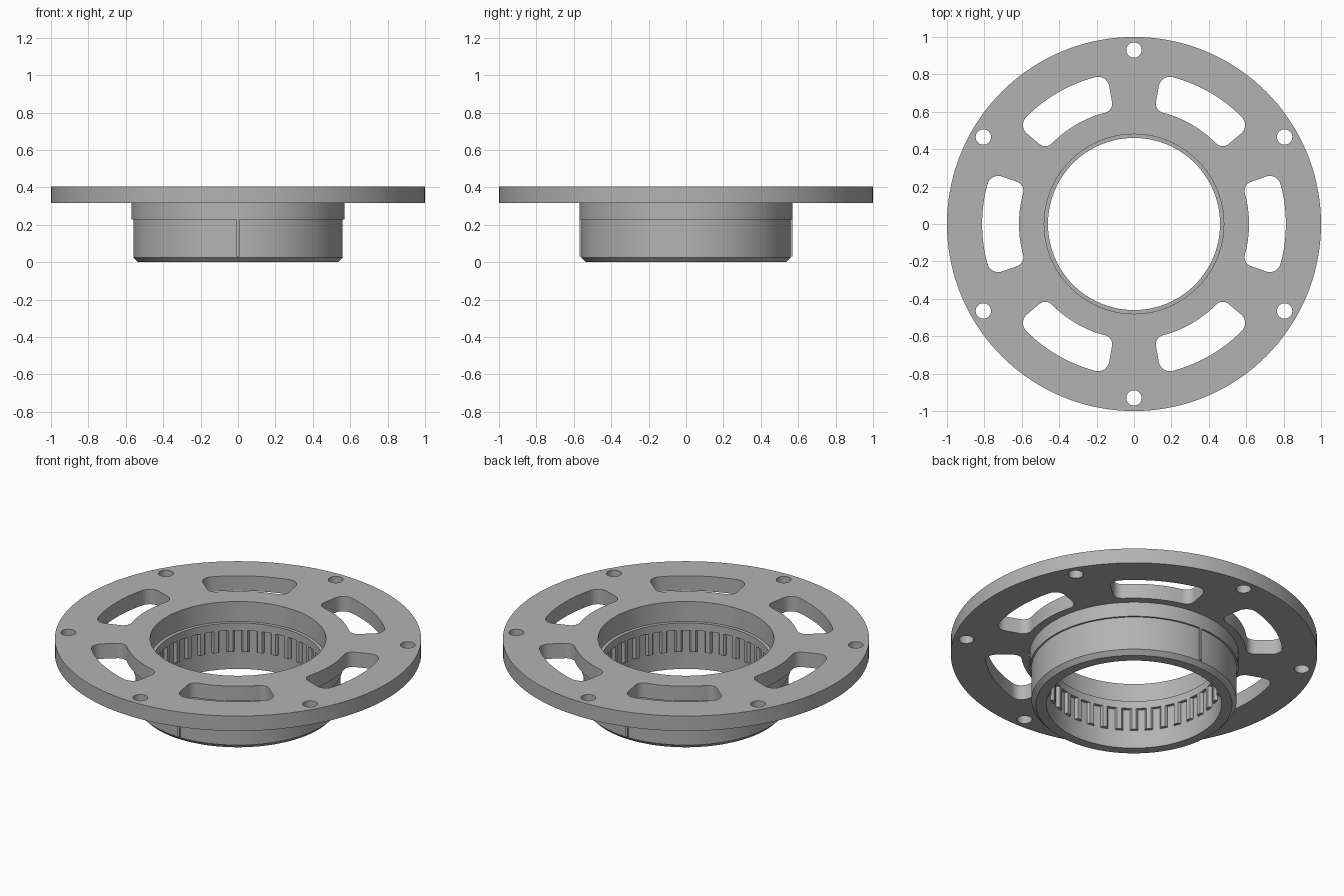
import bpy, bmesh
from math import sin, cos, pi, asin, radians

if "Cube" in bpy.data.objects:
    bpy.data.objects.remove(bpy.data.objects["Cube"])

SEG = 144
grey = bpy.data.materials.new("machined grey")
grey.diffuse_color = (0.45, 0.45, 0.45, 1)
grey.use_nodes = True
grey.node_tree.nodes["Principled BSDF"].inputs["Base Color"].default_value = grey.diffuse_color


def make(name, bm):
    bmesh.ops.recalc_face_normals(bm, faces=bm.faces)
    me = bpy.data.meshes.new(name)
    bm.to_mesh(me)
    bm.free()
    me.materials.append(grey)
    ob = bpy.data.objects.new(name, me)
    bpy.context.collection.objects.link(ob)
    return ob


def lathe(name, profile):
    """Revolve a closed (radius, z) profile around z."""
    bm = bmesh.new()
    rings = [[bm.verts.new((r * cos(2 * pi * i / SEG), r * sin(2 * pi * i / SEG), z))
              for r, z in profile] for i in range(SEG)]
    n = len(profile)
    for i in range(SEG):
        a, b = rings[i], rings[(i + 1) % SEG]
        for j in range(n):
            k = (j + 1) % n
            bm.faces.new((a[j], b[j], b[k], a[k]))
    return make(name, bm)


def prism(bm, outline, z0, z1):
    """Add a closed upright prism over an outline."""
    low = [bm.verts.new((x, y, z0)) for x, y in outline]
    top = [bm.verts.new((x, y, z1)) for x, y in outline]
    n = len(low)
    bm.faces.new(low[::-1])
    bm.faces.new(top)
    for i in range(n):
        k = (i + 1) % n
        bm.faces.new((low[i], low[k], top[k], top[i]))


def turn(points, a):
    return [(x * cos(a) - y * sin(a), x * sin(a) + y * cos(a)) for x, y in points]


def arc(cx, cy, r, a0, a1, n):
    return [(cx + r * cos(a0 + (a1 - a0) * i / n), cy + r * sin(a0 + (a1 - a0) * i / n))
            for i in range(n + 1)]


def slot_outline(ri, ro, half, fi, fo):
    """Annular sector with rounded corners, centred on +x."""
    to = half - asin(fo / (ro - fo))
    ti = half - asin(fi / (ri + fi))
    co, ci = ro - fo, ri + fi
    pts = arc(0, 0, ro, -to, to, 16)
    pts += arc(co * cos(to), co * sin(to), fo, to, half + pi / 2, 8)[1:]
    pts += arc(ci * cos(ti), ci * sin(ti), fi, half + pi / 2, ti + pi, 8)
    pts += arc(0, 0, ri, ti, -ti, 16)[1:]
    pts += arc(ci * cos(ti), -ci * sin(ti), fi, pi - ti, 1.5 * pi - half, 8)[1:]
    pts += arc(co * cos(to), -co * sin(to), fo, -half - pi / 2, -to, 8)[:-1]
    return pts


# Flange and stepped hub with a narrow ledge inside the bore
body = lathe("flanged_hub", [
    (0.48, 0.405), (1.0, 0.405), (1.0, 0.315), (0.57, 0.315), (0.57, 0.227),
    (0.56, 0.227), (0.56, 0.025), (0.535, 0.0), (0.478, 0.0), (0.478, 0.24),
    (0.46, 0.24), (0.46, 0.285), (0.48, 0.285)])

# Six curved slots and six bolt holes
bm = bmesh.new()
slot = slot_outline(0.615, 0.812, radians(19.8), 0.05, 0.06)
hole = arc(0.93, 0, 0.041, 0, 2 * pi, 32)[:-1]
for i in range(6):
    prism(bm, turn(slot, i * pi / 3), 0.29, 0.45)
    prism(bm, turn(hole, i * pi / 3 + pi / 6), 0.29, 0.45)
cutter = make("opening_cutter", bm)
mod = body.modifiers.new("openings", 'BOOLEAN')
mod.operation = 'DIFFERENCE'
mod.solver = 'EXACT'
mod.object = cutter
bpy.context.view_layer.objects.active = body
body.select_set(True)
bpy.ops.object.modifier_apply(modifier=mod.name)
bpy.data.objects.remove(cutter)
bpy.ops.object.shade_smooth_by_angle(angle=radians(25))

# Internal spline teeth under the ledge
TEETH = 36
bm = bmesh.new()
tooth = [(0.484, -0.024), (0.484, 0.024), (0.468, 0.019), (0.46, 0.012),
         (0.46, -0.012), (0.468, -0.019)]
for i in range(TEETH):
    prism(bm, turn(tooth, 2 * pi * i / TEETH), 0.11, 0.241)
make("spline_teeth", bm)

# Thin locating ribs on the front and back of the hub
bm = bmesh.new()
rib = [(0.55, -0.008), (0.57, -0.008), (0.57, 0.008), (0.55, 0.008)]
for a in (-pi / 2, pi / 2):
    prism(bm, turn(rib, a), 0.03, 0.228)
make("locating_ribs", bm)
